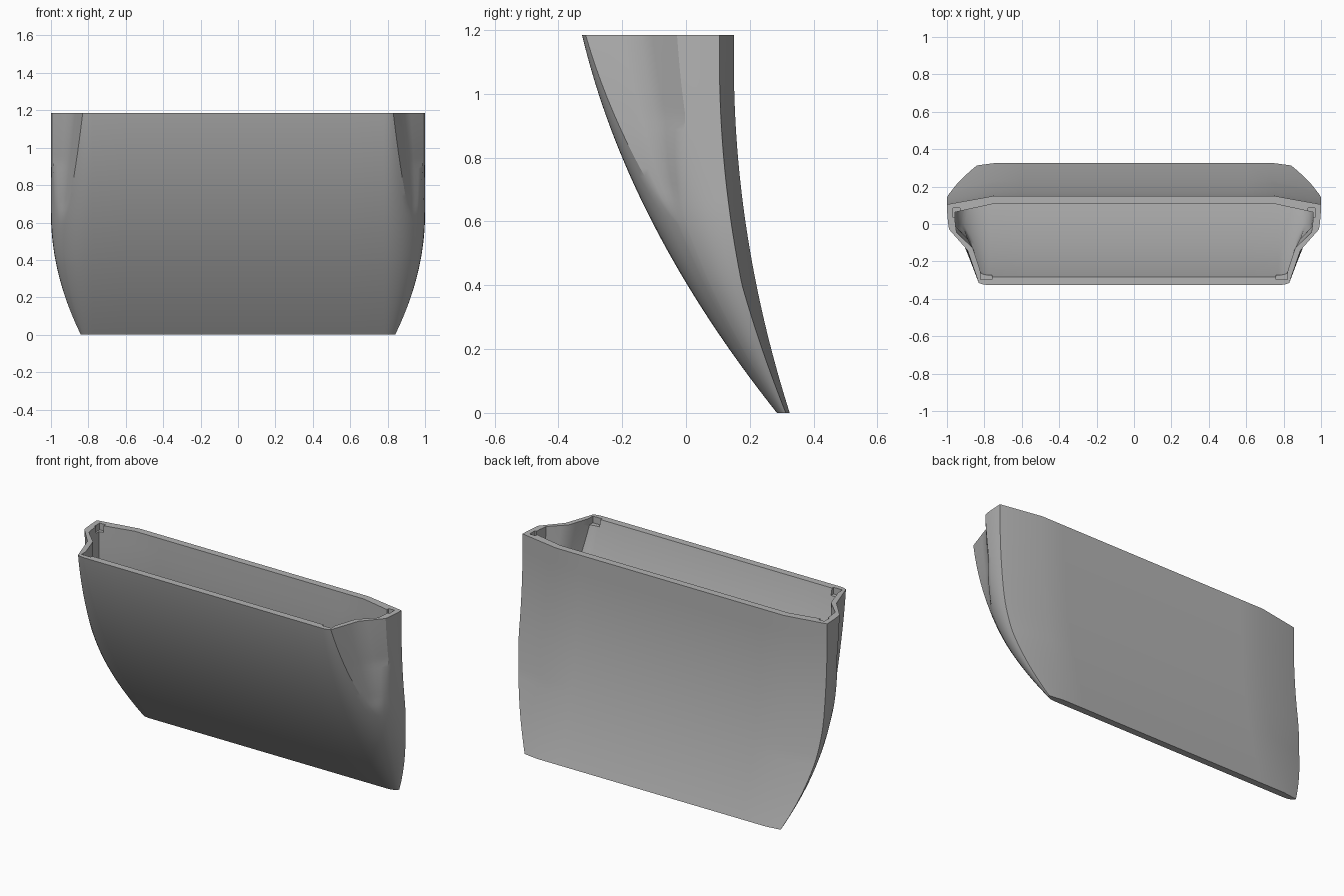
import bpy, bmesh
from math import asin, sin, cos, radians
from mathutils import Vector

HEIGHT = 1.185
FLOOR = 0.2       # height of the cavity floor
WALL = 0.042      # wall thickness
DENT = 0.6        # height where the side dents start

cube = bpy.data.objects.get("Cube")
if cube:
    bpy.data.objects.remove(cube, do_unlink=True)

steel = bpy.data.materials.new("plain grey steel")
steel.use_nodes = True
grey = (0.45, 0.45, 0.45, 1)
steel.diffuse_color = grey
steel.node_tree.nodes["Principled BSDF"].inputs["Base Color"].default_value = grey


def section(z, t):
    """Closed outline at height z, drawn in by wall thickness t."""
    front = 0.285 - 0.794 * z + 0.235 * z * z + t
    back = 0.15 + 0.175 * max(0, 1 - z / 1.1) ** 2 - t
    side = back - 0.012 - 0.033 * min(1, z / 0.4)
    width = 1 - 0.16 * max(0, 1 - z / 0.65) ** 2 - t
    start = 0.78 - t * 0.2

    def arc(u):
        return Vector((start + (width - start) * sin(u),
                       side - (side - front) * cos(u)))

    # The dent replaces part of the rounded side with two straight facets
    d = max(0, (z - DENT) / (HEIGHT - DENT))
    a = asin((0.16 - 0.11 * d ** 0.65) / 0.22)
    c = radians(55 + 17 * min(1, d * 1.8))
    mid = (arc(a) + arc(c)) / 2 + d * Vector((-0.02, 0.03))
    blend = min(1, d * 6)

    half = [Vector((0.6, front))]
    half += [arc(a * i / 5) for i in range(6)]
    for i in range(1, 7):
        f = i / 6
        chord = arc(a).lerp(mid, f * 2) if f <= 0.5 else mid.lerp(arc(c), f * 2 - 1)
        half.append(arc(a + (c - a) * f).lerp(chord, blend))
    half += [arc(c + (radians(90) - c) * i / 4) for i in range(1, 5)]
    half += [Vector((0.75, back)), Vector((0.6, back))]
    return half + [Vector((-p.x, p.y)) for p in reversed(half)]


def loft(bm, bottom, t, steps):
    """Skin of stacked outlines with a closed bottom; returns the top ring."""
    previous = None
    for i in range(steps + 1):
        z = bottom + (HEIGHT - bottom) * i / steps
        ring = [bm.verts.new((p.x, p.y, z)) for p in section(z, t)]
        if previous:
            bridge(bm, previous, ring)
        else:
            bm.faces.new(ring)
        previous = ring
    return previous


def bridge(bm, one, two):
    n = len(one)
    for i in range(n):
        j = (i + 1) % n
        bm.faces.new((one[i], one[j], two[j], two[i]))


# Hollow shell: outer skin, cavity and flat rim
bm = bmesh.new()
outer = loft(bm, 0, 0, 48)
inner = loft(bm, FLOOR, WALL, 40)
bridge(bm, outer, inner)
bmesh.ops.recalc_face_normals(bm, faces=bm.faces)
mesh = bpy.data.meshes.new("bucket_shell")
bm.to_mesh(mesh)
bm.free()
shell = bpy.data.objects.new("bucket_shell", mesh)
bpy.context.collection.objects.link(shell)
mesh.materials.append(steel)

# Small relief notches in the inner rim corners
bm = bmesh.new()
for x, y, w, h in ((0.79, -0.272, 0.06, 0.05), (0.949, 0.06, 0.038, 0.05)):
    for s in (-1, 1):
        made = bmesh.ops.create_cube(bm, size=1)["verts"]
        bmesh.ops.scale(bm, vec=(w, h, 0.08), verts=made)
        bmesh.ops.translate(bm, vec=(s * x, y, HEIGHT), verts=made)
cut_mesh = bpy.data.meshes.new("notch_cutter")
bm.to_mesh(cut_mesh)
bm.free()
cut_mesh.materials.append(steel)
cutter = bpy.data.objects.new("notch_cutter", cut_mesh)
bpy.context.collection.objects.link(cutter)
cutter.hide_render = True

cut = shell.modifiers.new("corner_notches", "BOOLEAN")
cut.operation = "DIFFERENCE"
cut.solver = "EXACT"
cut.object = cutter

bpy.ops.object.select_all(action="DESELECT")
shell.select_set(True)
bpy.context.view_layer.objects.active = shell
bpy.ops.object.modifier_apply(modifier=cut.name)
bpy.data.objects.remove(cutter, do_unlink=True)
bpy.ops.object.shade_smooth_by_angle(angle=radians(28))
